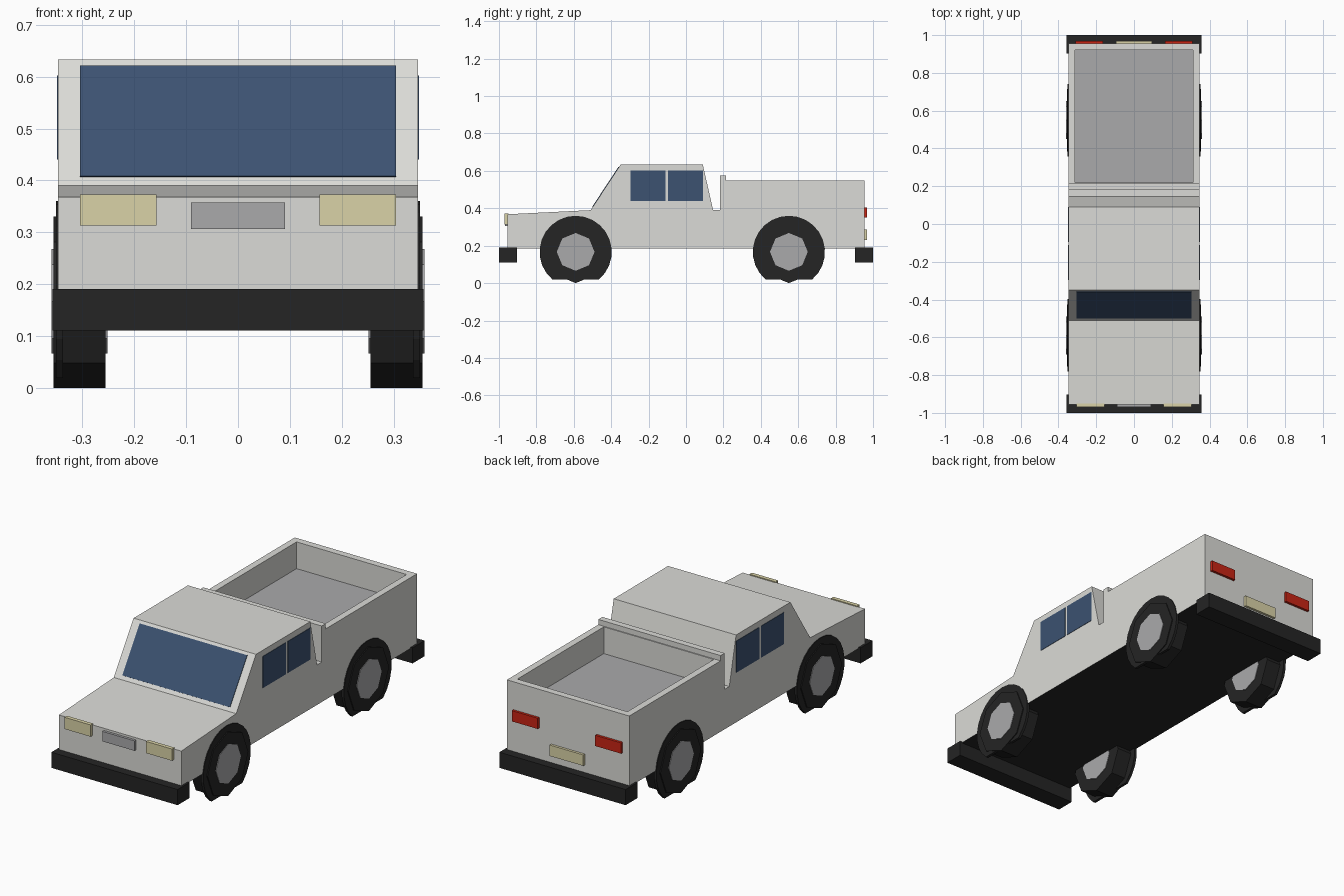
import bpy, bmesh, math
from mathutils import Matrix

if "Cube" in bpy.data.objects:
    bpy.data.objects.remove(bpy.data.objects["Cube"])


def material(name, rgb):
    m = bpy.data.materials.new(name)
    m.diffuse_color = (*rgb, 1)
    m.use_nodes = True
    m.node_tree.nodes["Principled BSDF"].inputs["Base Color"].default_value = m.diffuse_color
    return m


PAINT = material("off_white_paint", (0.71, 0.71, 0.68))
DARK = material("black_rubber", (0.018, 0.018, 0.018))
GLASS = material("blue_glass", (0.045, 0.085, 0.165))
LAMP = material("cream_lamp", (0.70, 0.65, 0.39))
GREY = material("grey_metal", (0.40, 0.40, 0.41))
RED = material("red_lamp", (0.58, 0.018, 0.007))


def finish(name, bm, *mats):
    bmesh.ops.recalc_face_normals(bm, faces=bm.faces)
    me = bpy.data.meshes.new(name)
    bm.to_mesh(me)
    bm.free()
    for m in mats:
        me.materials.append(m)
    ob = bpy.data.objects.new(name, me)
    bpy.context.collection.objects.link(ob)
    return ob


def box(name, x, y, z, mat):
    """Box from (min, max) ranges."""
    bm = bmesh.new()
    bmesh.ops.create_cube(bm, size=1)
    for v in bm.verts:
        v.co = [r[0] if c < 0 else r[1] for c, r in zip(v.co, (x, y, z))]
    return finish(name, bm, mat)


def extrude_x(name, profile, x0, x1, *mats):
    """Side profile of (y, z) points extruded across x."""
    bm = bmesh.new()
    f = bm.faces.new([bm.verts.new((x0, y, z)) for y, z in profile])
    ext = bmesh.ops.extrude_face_region(bm, geom=[f])["geom"]
    bmesh.ops.translate(bm, vec=(x1 - x0, 0, 0),
                        verts=[g for g in ext if isinstance(g, bmesh.types.BMVert)])
    return finish(name, bm, *mats)


def octagon(name, x, y, z, radius, width, mat):
    """Eight-sided drum lying along x."""
    bm = bmesh.new()
    bmesh.ops.create_cone(bm, cap_ends=True, segments=8, radius1=radius, radius2=radius, depth=width,
                          matrix=Matrix.Translation((x, y, z)) @ Matrix.Rotation(math.pi / 2, 4, 'Y'))
    return finish(name, bm, mat)


W = 0.347  # half body width

# Body: hood, cab, gap and bed in one profile
body = extrude_x("body", [
    (-0.955, 0.185), (-0.955, 0.368), (-0.51, 0.39), (-0.35, 0.633), (0.09, 0.633), (0.145, 0.39),
    (0.182, 0.39), (0.182, 0.575), (0.215, 0.575), (0.215, 0.548), (0.955, 0.548), (0.955, 0.185)],
    -W, W, PAINT, DARK)

# Hollow out the cargo bed
cutter = box("bed_cutter", (-0.312, 0.312), (0.22, 0.92), (0.405, 0.8), PAINT)
cutter.hide_render = True
mod = body.modifiers.new("bed", 'BOOLEAN')
mod.operation, mod.object, mod.solver = 'DIFFERENCE', cutter, 'EXACT'
bpy.context.view_layer.objects.active = body
bpy.ops.object.modifier_apply(modifier=mod.name)
bpy.data.objects.remove(cutter)

# Dark underside
for p in body.data.polygons:
    p.material_index = 1 if p.normal.z < -0.9 and p.center.z < 0.2 else 0

box("bed_floor", (-0.312, 0.312), (0.22, 0.92), (0.404, 0.411), GREY)

# Windscreen plate on the sloped front of the cab
dy, dz = 0.16, 0.243
n = math.hypot(dy, dz)
oy, oz = -dz / n * 0.003, dy / n * 0.003
pts = [(-0.51 + dy * (z - 0.39) / dz, z) for z in (0.407, 0.62)]
extrude_x("windscreen", [pts[0], pts[1], (pts[1][0] + oy, pts[1][1] + oz),
                         (pts[0][0] + oy, pts[0][1] + oz)], -0.305, 0.305, GLASS)

# Bumpers
box("front_bumper", (-0.358, 0.358), (-1, -0.903), (0.111, 0.191), DARK)
box("rear_bumper", (-0.358, 0.358), (0.903, 1), (0.111, 0.191), DARK)

# Grille and number plate
box("grille", (-0.091, 0.091), (-0.968, -0.95), (0.306, 0.357), GREY)
box("rear_plate", (-0.095, 0.095), (0.95, 0.968), (0.23, 0.286), LAMP)

for s, side in ((-1, "left"), (1, "right")):
    def span(a, b):
        return tuple(sorted((s * a, s * b)))

    # Lamps
    box(side + "_headlight", span(0.157, 0.305), (-0.97, -0.95), (0.313, 0.373), LAMP)
    box(side + "_tail_light", span(0.163, 0.31), (0.95, 0.968), (0.35, 0.405), RED)

    # Side windows
    for name, y in (("front", (-0.297, -0.11)), ("rear", (-0.095, 0.09))):
        box(f"{side}_{name}_window", span(W - 0.004, W + 0.002), y, (0.44, 0.602), GLASS)

    # Wheels with flat dark arches
    for name, y in (("front", -0.59), ("rear", 0.55)):
        arc = [math.radians(-50 + 280 * i / 20) for i in range(21)]
        extrude_x(f"{side}_{name}_wheel_arch",
                  [(y + 0.193 * math.cos(a), 0.167 + 0.193 * math.sin(a)) for a in arc],
                  s * (W - 0.01), s * (W + 0.004), DARK)
        octagon(f"{side}_{name}_tyre", s * 0.3055, y, 0.165, 0.165, 0.101, DARK)
        octagon(f"{side}_{name}_hub", s * 0.3055, y, 0.167, 0.101, 0.107, GREY)
